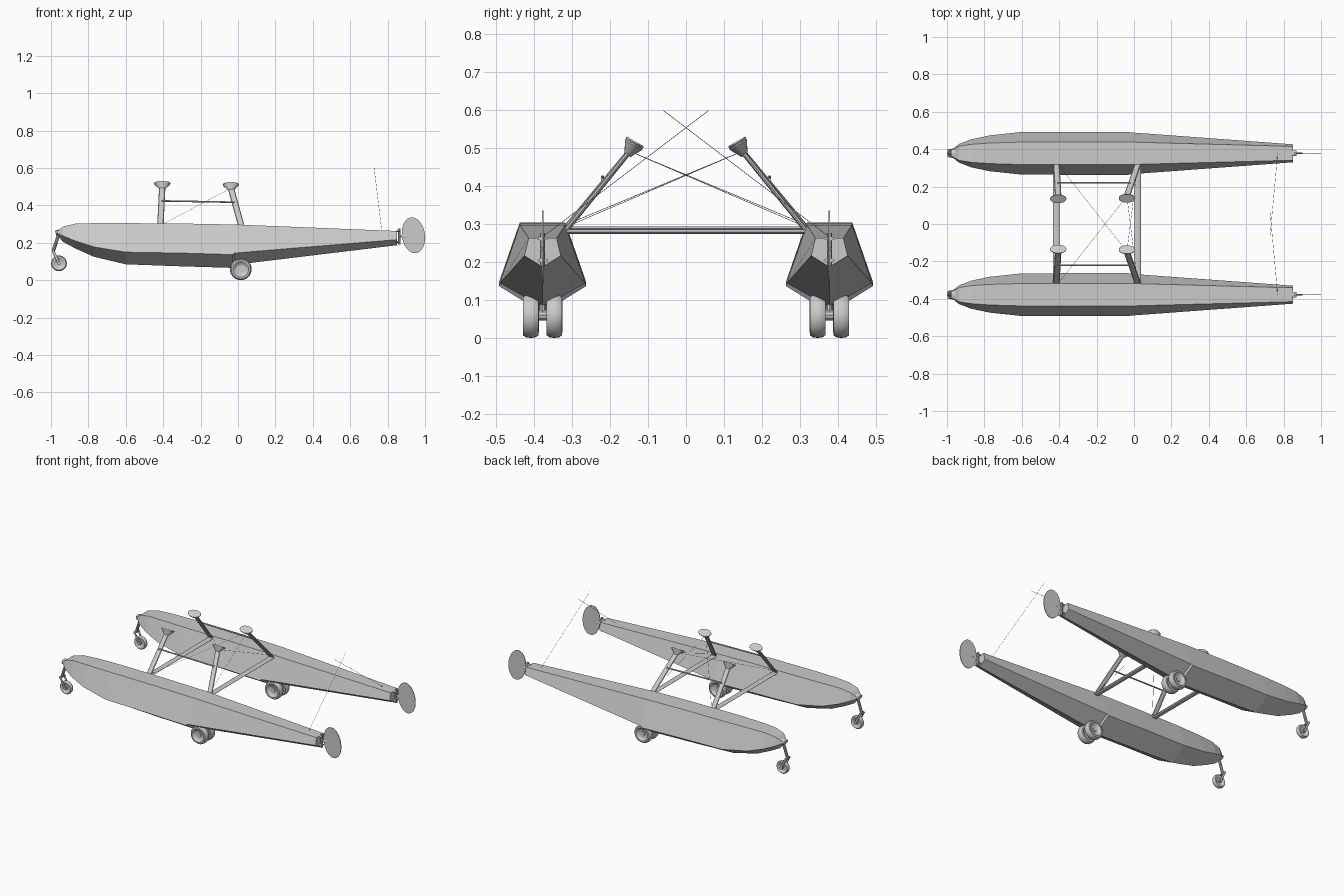
import bpy, bmesh, math
from mathutils import Vector, Matrix

if "Cube" in bpy.data.objects:
    bpy.data.objects.remove(bpy.data.objects["Cube"], do_unlink=True)

grey = bpy.data.materials.new("light_grey")
grey.use_nodes = True
grey.diffuse_color = (0.6, 0.6, 0.6, 1)
grey.node_tree.nodes["Principled BSDF"].inputs["Base Color"].default_value = (0.6, 0.6, 0.6, 1)

CENTRE = 0.378  # sideways distance of each float


def finish(name, bm, smooth=False):
    bmesh.ops.recalc_face_normals(bm, faces=bm.faces)
    mesh = bpy.data.meshes.new(name)
    bm.to_mesh(mesh)
    bm.free()
    obj = bpy.data.objects.new(name, mesh)
    bpy.context.collection.objects.link(obj)
    mesh.materials.append(grey)
    if smooth:
        bpy.ops.object.select_all(action='DESELECT')
        obj.select_set(True)
        bpy.context.view_layer.objects.active = obj
        bpy.ops.object.shade_smooth_by_angle(angle=math.radians(35))
    return obj


def loft(name, rings, smooth=False, closed=False):
    """Skin a list of equal point rings; caps the ends unless closed."""
    bm = bmesh.new()
    vs = [[bm.verts.new(p) for p in ring] for ring in rings]
    n = len(vs[0])
    pairs = list(zip(vs, vs[1:])) + ([(vs[-1], vs[0])] if closed else [])
    for a, b in pairs:
        for i in range(n):
            j = (i + 1) % n
            bm.faces.new((a[i], a[j], b[j], b[i]))
    if not closed:
        bm.faces.new(vs[0])
        bm.faces.new(vs[-1])
    return finish(name, bm, smooth)


def beam(name, p, q, chord, thick, sides=10, flare=1.0):
    """Elliptical rod from p to q, its chord lying fore and aft."""
    p, q = Vector(p), Vector(q)
    d = (q - p).normalized()
    u = Vector((0, 1, 0)) if abs(d.x) > 0.9 else Vector((1, 0, 0))
    u = (u - d * u.dot(d)).normalized()
    v = d.cross(u)
    rings = []
    for c, k in ((p, 1), (q, flare)):
        rings.append([c + u * math.cos(t) * chord / 2 * k + v * math.sin(t) * thick / 2 * k
                      for t in (math.tau * i / sides for i in range(sides))])
    return loft(name, rings, smooth=sides > 5)


def wheel(name, x, y, z, r, w):
    """Tyre with rounded shoulders and a dished hub, turned about the y axis."""
    half = [(0.2, .32), (0.2, .42), (.32, .55), (.42, .62), (.5, .72), (.48, .88), (.3, .97), (0, 1)]
    profile = half + [(-a, b) for a, b in reversed(half[:-1])]
    rings = [[(x + b * r * math.cos(t), y + a * w, z + b * r * math.sin(t))
              for t in (math.tau * i / 28 for i in range(28))] for a, b in profile]
    loft(name, rings, smooth=True)


# Hull stations: x, deck half width, deck z, chine half width, chine z, keel z
stations = [
    (-.965, .022, .262, .026, .250, .238),
    (-.935, .038, .287, .050, .237, .205),
    (-.87, .048, .302, .075, .210, .170),
    (-.77, .055, .305, .096, .178, .125),
    (-.60, .060, .305, .114, .150, .085),
    (-.30, .060, .303, .115, .145, .074),
    (-.03, .060, .298, .115, .137, .066),
    (-.02, .060, .298, .112, .145, .082),
    (.85, .037, .263, .048, .217, .187),
]

for side, s in (("left", 1), ("right", -1)):
    # "s" is the float's sideways sign
    cy = s * CENTRE
    loft(side + "_float_hull", [
        [(x, cy - d, dz), (x, cy + d, dz), (x, cy + c, cz), (x, cy, kz), (x, cy - c, cz)]
        for x, d, dz, c, cz, kz in stations])

    # Water rudder: thin rounded blade, hinge post and arms
    blade = []
    for i in range(28):
        t = math.tau * i / 28
        blade.append((.938 + .062 * math.cos(t) - .008 * math.sin(t), .24 + .096 * math.sin(t)))
    loft(side + "_water_rudder", [[(x, cy + e, z) for x, z in blade] for e in (-.002, .002)])
    beam(side + "_rudder_post", (.863, cy, .19), (.863, cy, .277), .014, .014)
    for z in (.205, .262):
        beam(side + "_rudder_hinge", (.845, cy, z), (.868, cy, z), .03, .01)
    beam(side + "_rudder_arm", (.86, cy, .235), (.90, cy, .235), .008, .014)

    # Twin main wheels on one axle
    for e in (-.031, .031):
        wheel(side + "_main_wheel", .015, cy + e, .058, .058, .042)
    beam(side + "_main_axle", (.015, cy - .045, .06), (.015, cy + .045, .06), .03, .03)
    beam(side + "_main_wheel_leg", (.015, cy, .06), (-.01, cy, .13), .026, .016)

    # Bow wheel on a cranked fork
    beam(side + "_bow_bracket", (-.975, cy, .252), (-.935, cy, .262), .05, .03)
    beam(side + "_bow_leg", (-.957, cy, .25), (-.988, cy, .155), .018, .018)
    beam(side + "_bow_crown", (-.988, cy - .021, .153), (-.988, cy + .021, .153), .016, .016)
    for e in (-.019, .019):
        beam(side + "_bow_fork", (-.988, cy + e, .155), (-.957, cy + e, .09), .014, .006)
    beam(side + "_bow_axle", (-.957, cy - .022, .09), (-.957, cy + .022, .09), .02, .02)
    wheel(side + "_bow_wheel", -.957, cy, .09, .042, .027)

# Struts: foot x, foot z, head x, head y, head z
struts = {"front": (-.415, .300, -.405, .145, .498), "rear": (.02, .292, -.038, .148, .492)}
FOOT = .318
for place, (fx, fz, hx, hy, hz) in struts.items():
    beam(place + "_spreader", (fx, -FOOT - .01, fz - .012), (fx, FOOT + .01, fz - .012), .036, .013)
    for side, s in (("left", 1), ("right", -1)):
        foot, head = Vector((fx, s * FOOT, fz - .01)), Vector((hx, s * hy, hz))
        beam(f"{place}_{side}_strut", foot, head, .034, .014)
        # Flared mounting pad leaning inwards
        normal = Vector((0, -s * .5, .87))
        beam(f"{place}_{side}_pad", head - normal * .012, head + normal * .019, .03, .018, 20, 2.9)
        beam(f"{place}_{side}_pad_rim", head + normal * .019, head + normal * .023, .087, .052, 20)

# Rods joining front and rear struts, bracing wires and rudder cables
WIRE = .0016
for side, s in (("left", 1), ("right", -1)):
    beam(side + "_strut_rod", (-.408, s * .22, .424), (-.018, s * .22, .417), .009, .009)
    rear_head = (-.038, -s * .148, .492)
    beam(side + "_diagonal_wire", (-.405, s * FOOT, .298), rear_head, WIRE, WIRE, 4)
    beam(side + "_rear_cross_wire", (.02, s * FOOT, .292), rear_head, WIRE, WIRE, 4)
    beam(side + "_rudder_cable", (.768, s * .376, .268), (.728, -s * .06, .60), WIRE, WIRE, 4)
